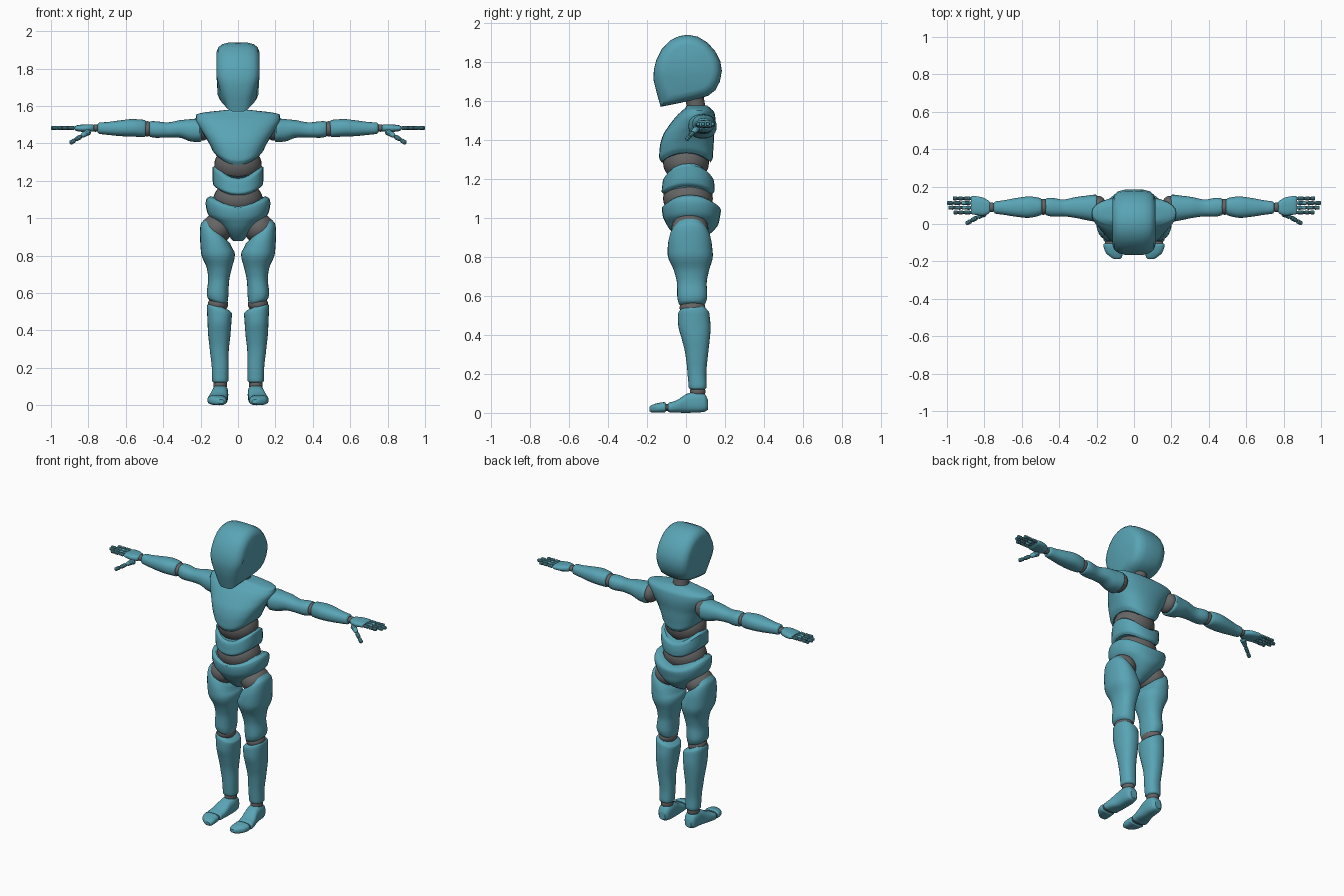
import bpy, bmesh, math
from mathutils import Vector


def material(name, rgb):
    m = bpy.data.materials.new(name)
    m.diffuse_color = (*rgb, 1)
    return m


TEAL = material("teal_shell", (0.10, 0.37, 0.46))
GRAY = material("gray_joint", (0.13, 0.13, 0.13))


def finish(name, bm, mat, mirror):
    bmesh.ops.recalc_face_normals(bm, faces=bm.faces)
    me = bpy.data.meshes.new(name)
    bm.to_mesh(me)
    bm.free()
    me.materials.append(mat)
    ob = bpy.data.objects.new(name, me)
    bpy.context.collection.objects.link(ob)
    if mirror:
        ob.modifiers.new("mirror", 'MIRROR')
    return ob


def skin(name, shells, mat=TEAL, mirror=False):
    """Each shell is a list of rings, joined into a capped tube."""
    bm = bmesh.new()
    for rings in shells:
        vs = [[bm.verts.new(p) for p in ring] for ring in rings]
        n = len(vs[0])
        for a, b in zip(vs, vs[1:]):
            for i in range(n):
                j = (i + 1) % n
                bm.faces.new((a[i], a[j], b[j], b[i]))
        bm.faces.new(vs[0])
        bm.faces.new(vs[-1])
    return finish(name, bm, mat, mirror)


def smooth_rows(rows, steps):
    """Monotone cubic interpolation of section rows along their first value."""
    rows = sorted(tuple(r) + (0,) * (7 - len(r)) for r in rows)
    k = len(rows)
    h = [rows[i + 1][0] - rows[i][0] for i in range(k - 1)]
    d = [[(rows[i + 1][c] - rows[i][c]) / h[i] for c in range(7)] for i in range(k - 1)]

    def slope(i, c):
        if i == 0 or i == k - 1:
            return d[min(i, k - 2)][c]
        p, q = d[i - 1][c], d[i][c]
        return 2 * p * q / (p + q) if p * q > 0 else 0

    out = []
    for i in range(k - 1):
        for s in range(steps):
            t = s / steps
            out.append([
                (2 * t**3 - 3 * t**2 + 1) * rows[i][c] + (t**3 - 2 * t**2 + t) * h[i] * slope(i, c)
                + (3 * t**2 - 2 * t**3) * rows[i + 1][c] + (t**3 - t**2) * h[i] * slope(i + 1, c)
                for c in range(7)])
    out.append(rows[-1])
    return out


def loft(name, rows, axis='Z', mirror=False, power=2.3, mat=TEAL, n=28, steps=4):
    """Rows: position, centre a, centre b, radius a, radius b, tilt, side lift."""
    rings = []
    for t, ca, cb, ra, rb, tilt, lift in smooth_rows(rows, steps):
        ring = []
        for i in range(n):
            w = 2 * math.pi * i / n
            u, v = [math.copysign(abs(f) ** (2 / power), f) for f in (math.cos(w), math.sin(w))]
            a, b, p = ca + ra * u, cb + rb * v, t + tilt * u + lift * u * u
            ring.append({'Z': (a, b, p), 'X': (p, a, b), 'Y': (a, p, b)}[axis])
        rings.append(ring)
    return skin(name, [rings], mat, mirror)


def ball(name, centre, radii, mirror=False, mat=GRAY):
    bm = bmesh.new()
    bmesh.ops.create_uvsphere(bm, u_segments=28, v_segments=16, radius=1)
    for v in bm.verts:
        v.co = Vector([c + r * x for c, r, x in zip(centre, radii, v.co)])
    return finish(name, bm, mat, mirror)


def rod(p0, p1, r0, r1, n=10):
    """Rounded finger bone as rings."""
    p0, p1 = Vector(p0), Vector(p1)
    q = (p1 - p0).to_track_quat('Z', 'Y')
    rings = []
    for t, k in ((0, .7), (.15, 1), (.5, .93), (.85, 1), (1, .65)):
        r = (r0 + (r1 - r0) * t) * k
        rings.append([p0.lerp(p1, t) + q @ Vector((r * math.cos(2 * math.pi * i / n),
                      r * math.sin(2 * math.pi * i / n), 0)) for i in range(n)])
    return rings


# Helmet head: side profile repeated across the width, shrinking outward
profile = [(-.13, 1.57), (-.15, 1.64), (-.167, 1.71), (-.165, 1.76), (-.153, 1.81), (-.125, 1.865),
           (-.08, 1.912), (-.035, 1.933), (.01, 1.94), (.06, 1.93), (.11, 1.9), (.15, 1.855),
           (.176, 1.805), (.184, 1.755), (.174, 1.7), (.15, 1.655), (.115, 1.628), (.07, 1.613), (-.03, 1.59)]
half = [(.0, 1), (.05, .995), (.085, .945), (.106, .84), (.115, .7)]
slices = [(-x, s) for x, s in half[:0:-1]] + half
head = []
for x, s in slices:
    ring = []
    for y, z in profile:
        y2, z2 = .015 + (y - .015) * s, 1.765 + (z - 1.765) * s
        low = min(1, max(0, (1.76 - z2) / .18))
        front = min(1, max(0, (.03 - y2) / .12))
        ring.append((x * (1 - .1 * low - .3 * low * front), y2, z2))
    head.append(ring)
skin("head", [head])
loft("neck", [(1.52, 0, .06, .055, .055), (1.58, 0, .05, .048, .048), (1.66, 0, .035, .05, .05)],
     mat=GRAY, power=2)

# Torso
loft("chest", [(1.285, 0, 0, .115, .125, 0, .05), (1.31, 0, 0, .135, .138, 0, .05),
               (1.36, 0, .003, .152, .138, 0, .035), (1.42, 0, .012, .172, .132, 0, .01),
               (1.48, 0, .034, .203, .117), (1.53, 0, .053, .226, .095),
               (1.552, 0, .06, .225, .078), (1.563, 0, .06, .195, .065), (1.578, 0, .055, .07, .052)])
ball("upper_waist", (0, 0, 1.285), (.127, .118, .105))
loft("abdomen", [(1.12, 0, .01, .12, .12, 0, .045), (1.135, 0, .01, .132, .135, 0, .045),
                 (1.165, 0, .012, .137, .134, 0, .055), (1.2, 0, .012, .137, .128, 0, .07),
                 (1.212, 0, .01, .12, .112, 0, .07)])
ball("lower_waist", (0, .01, 1.1), (.132, .128, .1))
loft("pelvis", [(.878, 0, .02, .025, .035), (.92, 0, .03, .065, .095), (.965, 0, .033, .115, .132, 0, .01),
                (1.005, 0, .028, .16, .146, 0, .015), (1.04, 0, .028, .173, .151, 0, .04),
                (1.055, 0, .025, .168, .147, 0, .05), (1.063, 0, .02, .145, .128, 0, .055)])

# Legs
ball("hip_joint", (.112, .02, .945), (.083, .095, .08), True)
loft("thigh", [(.545, .108, .03, .042, .055, .015), (.565, .109, .031, .054, .07, .01),
               (.6, .109, .032, .058, .077), (.66, .104, .03, .056, .076), (.73, .1, .028, .066, .09),
               (.81, .107, .022, .09, .116), (.87, .117, .02, .086, .112, .03),
               (.915, .121, .02, .079, .1, .05), (.94, .121, .02, .058, .08, .055)], mirror=True)
ball("knee_joint", (.107, .033, .54), (.054, .066, .045), True)
loft("shin", [(.12, .095, .06, .034, .036), (.13, .095, .06, .043, .046), (.2, .095, .056, .045, .048),
              (.3, .1, .055, .051, .058), (.38, .1, .05, .06, .072), (.45, .099, .043, .064, .083),
              (.51, .099, .04, .067, .08, .02), (.53, .099, .04, .05, .064, .022)], mirror=True)
ball("ankle_joint", (.095, .06, .11), (.037, .04, .035), True)
loft("foot", [(.113, .095, .042, .022, .025), (.095, .095, .052, .037, .046), (.055, .095, .056, .043, .054),
              (.01, .098, .05, .044, .05), (-.05, .108, .033, .051, .031), (-.085, .112, .028, .052, .025),
              (-.093, .112, .028, .044, .018)], 'Y', True, 2.8)
loft("toe_joint", [(-.115, .112, .027, .043, .018), (-.08, .112, .027, .043, .018)], 'Y', True, mat=GRAY)
loft("toes", [(-.103, .113, .028, .044, .02), (-.11, .113, .028, .051, .027), (-.15, .107, .025, .046, .024),
              (-.178, .094, .021, .029, .018), (-.188, .09, .02, .016, .01)], 'Y', True, 2.6)

# Arms
ball("shoulder_joint", (.19, .085, 1.475), (.045, .065, .06), True)
loft("upper_arm", [(.192, .085, 1.47, .055, .05), (.205, .085, 1.47, .072, .063), (.25, .086, 1.47, .066, .06),
                   (.31, .088, 1.477, .056, .047), (.38, .086, 1.472, .045, .04), (.44, .09, 1.474, .05, .044),
                   (.468, .092, 1.476, .045, .042), (.476, .092, 1.476, .034, .033)], 'X', True)
ball("elbow_joint", (.485, .092, 1.478), (.032, .043, .041), True)
loft("forearm", [(.49, .092, 1.48, .035, .035), (.5, .092, 1.48, .046, .046), (.565, .09, 1.483, .057, .047),
                 (.63, .089, 1.481, .05, .042), (.7, .088, 1.48, .038, .034), (.743, .088, 1.481, .032, .03),
                 (.75, .088, 1.481, .023, .022)], 'X', True)
ball("wrist_joint", (.762, .09, 1.482), (.022, .026, .02), True)

# Hands
loft("palm", [(.768, .09, 1.482, .022, .014), (.778, .09, 1.482, .035, .019), (.82, .095, 1.481, .05, .02),
              (.86, .1, 1.481, .05, .016), (.872, .1, 1.481, .045, .01)], 'X', True, 2.6)
bones, joints = [], []
for y, tip in ((.062, .965), (.087, .993), (.112, 1.0), (.137, .968)):
    start, cuts = .872, (0, .42, .74, 1)
    for a, b in zip(cuts, cuts[1:]):
        xa, xb = [start + (tip - start) * c for c in (a, b)]
        z = 1.482
        bones.append(rod((xa + .003, y, z), (xb - (.003 if b < 1 else 0), y, z), .0115, .0105))
        joints.append(rod((xa - .008, y, z), (xa + .008, y, z), .0085, .0085))
root, end = Vector((.795, .06, 1.465)), Vector((.897, .002, 1.402))
for a, b, r in ((0, .42, .02), (.45, .73, .013), (.76, 1, .012)):
    bones.append(rod(root.lerp(end, a), root.lerp(end, b), r, .012))
    if a:
        joints.append(rod(root.lerp(end, a - .1), root.lerp(end, a + .06), .009, .009))
skin("fingers_and_thumb", bones, TEAL, True)
skin("finger_joints", joints, GRAY, True)

# Smooth shading with crisp rims
for ob in bpy.context.collection.objects:
    ob.select_set(True)
    bpy.context.view_layer.objects.active = ob
bpy.ops.object.shade_smooth_by_angle(angle=math.radians(32))
